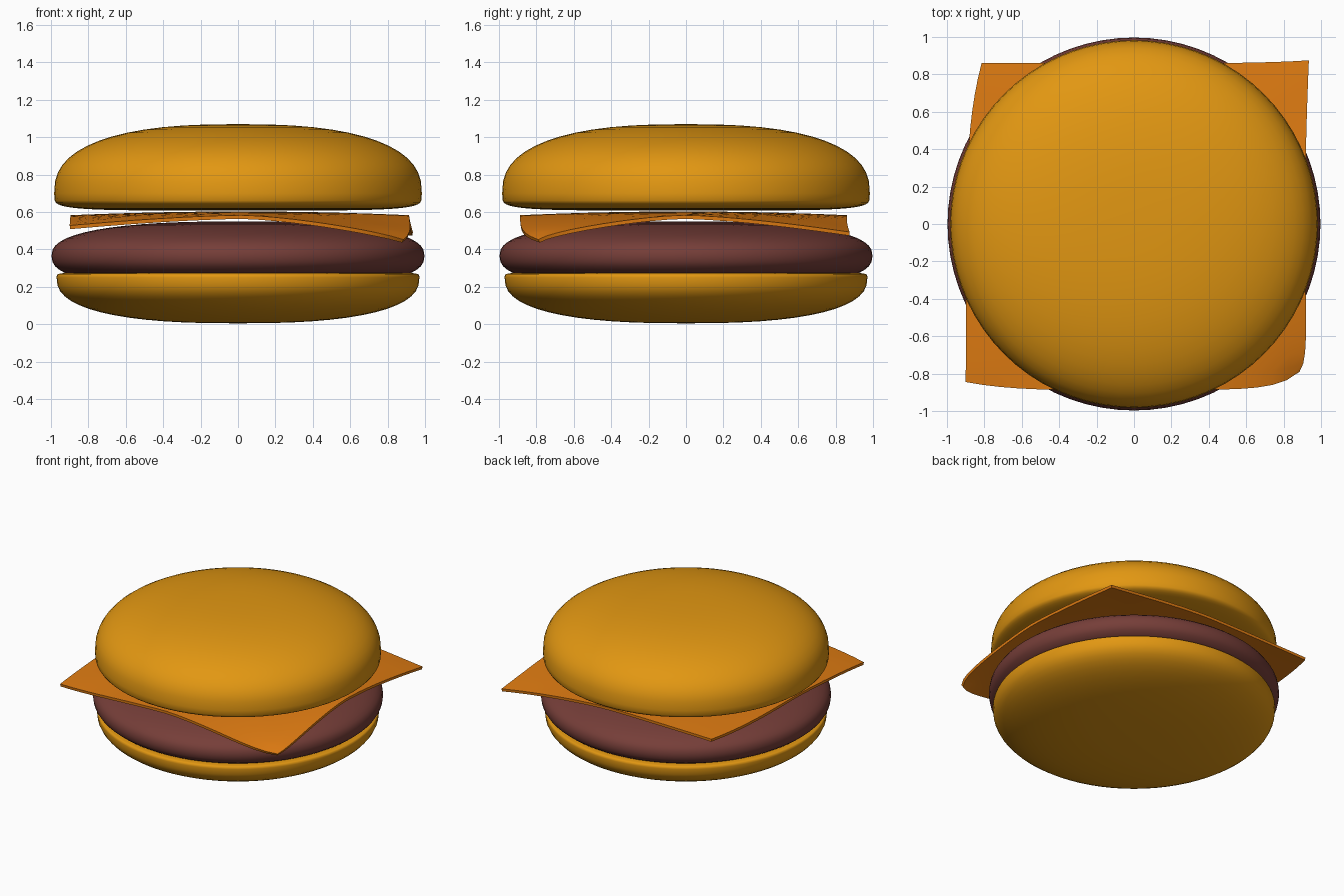
import bpy, bmesh
from math import sin, cos, pi

if "Cube" in bpy.data.objects:
    bpy.data.objects.remove(bpy.data.objects["Cube"])


def finish(bm, name, color, angle):
    bmesh.ops.recalc_face_normals(bm, faces=bm.faces)
    mesh = bpy.data.meshes.new(name)
    bm.to_mesh(mesh)
    bm.free()
    obj = bpy.data.objects.new(name, mesh)
    bpy.context.collection.objects.link(obj)
    mat = bpy.data.materials.new(name + "_material")
    mat.diffuse_color = (*color, 1)
    mat.use_nodes = True
    mat.node_tree.nodes["Principled BSDF"].inputs["Base Color"].default_value = mat.diffuse_color
    mesh.materials.append(mat)
    bpy.ops.object.select_all(action='DESELECT')
    obj.select_set(True)
    bpy.context.view_layer.objects.active = obj
    bpy.ops.object.shade_smooth_by_angle(angle=angle)
    return obj


def rounded_disc(name, radius, z_mid, down, n_down, up, n_up, color, steps=14, sides=72):
    """Solid of revolution with a superellipse profile above and below its widest line."""
    profile = []
    for i in range(-steps, steps + 1):
        a = i / steps * pi / 2
        h, n = (down, n_down) if i < 0 else (up, n_up)
        r = 0 if abs(i) == steps else radius * cos(a) ** (2 / n)
        z = z_mid + h * abs(sin(a)) ** (2 / n) * (1 if i >= 0 else -1)
        profile.append((r, z))
    bm = bmesh.new()
    verts = [bm.verts.new((r, 0, z)) for r, z in profile]
    edges = [bm.edges.new(p) for p in zip(verts, verts[1:])]
    bmesh.ops.spin(bm, geom=verts + edges, cent=(0, 0, 0), axis=(0, 0, 1),
                   angle=2 * pi, steps=sides, use_duplicate=False)
    bmesh.ops.remove_doubles(bm, verts=bm.verts, dist=0.0001)
    return finish(bm, name, color, 1.2)


BUN = (0.76, 0.31, 0.006)
PATTY = (0.18, 0.048, 0.04)
CHEESE = (0.74, 0.2, 0.006)

# Buns and patty
rounded_disc("bottom_bun", 0.97, 0.25, 0.245, 2.5, 0.03, 6, BUN)
rounded_disc("patty", 0.997, 0.365, 0.185, 2.5, 0.185, 2.5, PATTY)
rounded_disc("top_bun", 0.983, 0.70, 0.092, 5, 0.37, 2.5, BUN)

# Cheese slice: corner = (sign u, sign v, x, y, pull x, pull y, pull power, droop)
CORNERS = [(-1, -1, -0.90, -0.89, 0.0, 0.045, 4, 0.055),
           (1, -1, 0.935, -0.885, -0.05, 0.095, 6, 0.13),
           (1, 1, 0.935, 0.86, 0.0, 0.015, 4, 0.09),
           (-1, 1, -0.89, 0.86, 0.075, 0.0, 3, 0.01)]


def cheese_point(u, v):
    x = y = 0
    z = 0.603 - 0.02 * max(u * u, v * v)
    for su, sv, cx, cy, px, py, power, droop in CORNERS:
        weight = (1 + su * u) * (1 + sv * v) / 4
        tip = max(0, su * u) * max(0, sv * v)
        x += weight * cx + px * tip ** power
        y += weight * cy + py * tip ** power
        z -= droop * tip ** 1.5
    if u > 0:
        x -= 0.02 * u * (1 - v * v)
    return x, y, z


N = 20
bm = bmesh.new()
bmesh.ops.create_grid(bm, x_segments=N, y_segments=N, size=1)
for vert in bm.verts:
    vert.co = cheese_point(vert.co.x, vert.co.y)
cheese = finish(bm, "cheese_slice", CHEESE, 0.6)
solid = cheese.modifiers.new("thickness", 'SOLIDIFY')
solid.thickness = 0.02
solid.offset = -1
# Keep the slice rims crisp after thickening
solid.use_rim = True
for m in list(cheese.modifiers):
    if m.name != "thickness":
        cheese.modifiers.move(cheese.modifiers.find(m.name), len(cheese.modifiers) - 1)
bpy.ops.object.modifier_apply(modifier="thickness")
bpy.ops.object.shade_smooth_by_angle(angle=0.6)
